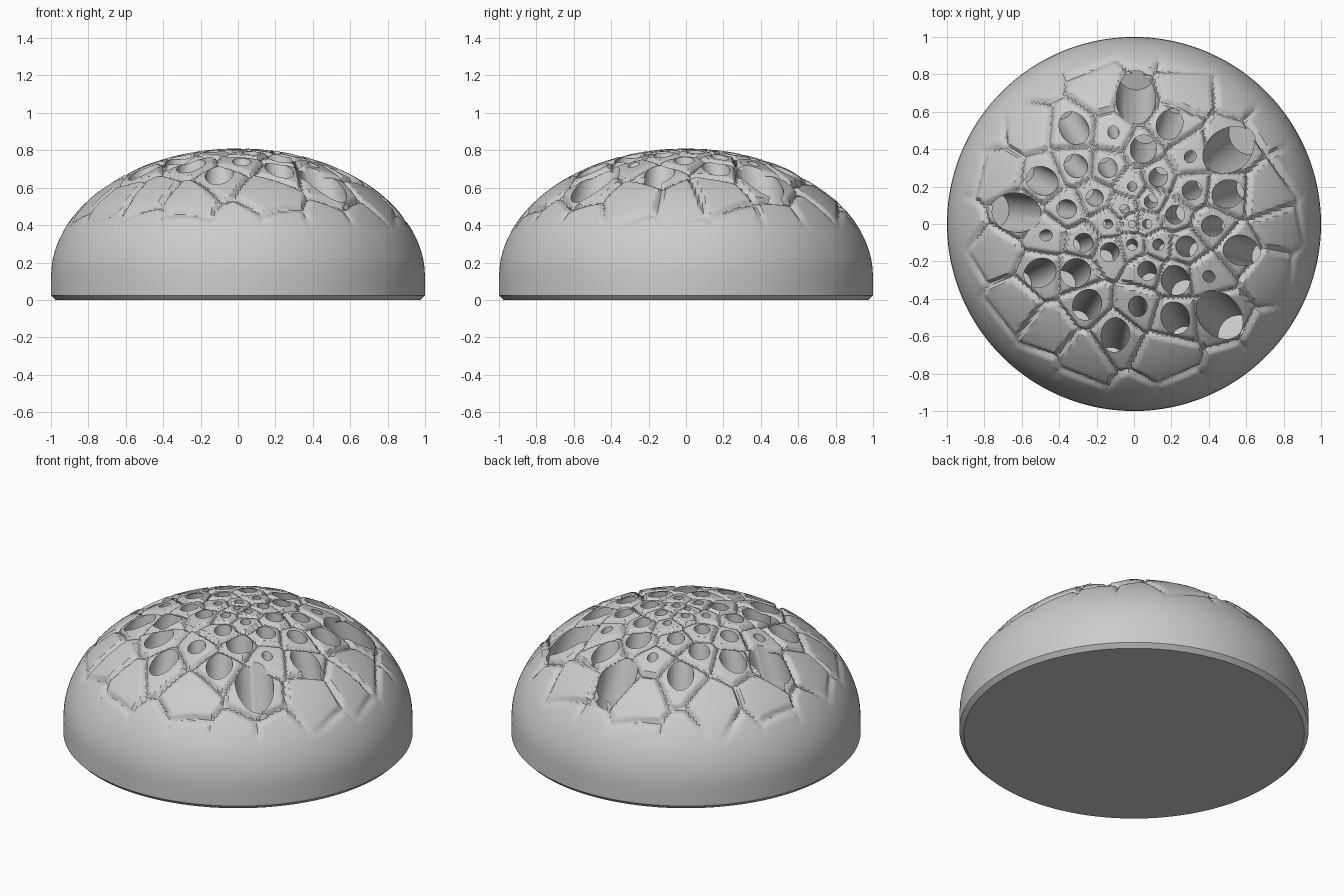
import bpy, bmesh, math, random
from mathutils import Vector, Matrix, kdtree

random.seed(4)
if bpy.data.objects.get("Cube"):
    bpy.data.objects.remove(bpy.data.objects["Cube"])

SHOULDER, RISE = 0.12, 0.69      # height of the straight wall, rise of the cap
RINGS, SEGMENTS = 100, 340
GROOVE_WIDTH, GROOVE_DEPTH = 0.022, 0.026

# Holes: x, y and radius in hundredths
HOLES = [
    (1, 66, 10.5), (-32, 51, 7.5), (19, 53, 7), (-11, 49, 3), (5, 40, 7),
    (50, 39, 11.5), (30, 36, 3), (-31, 31, 6), (-14, 30, 5), (13, 25, 5),
    (-49, 23, 7.5), (-21, 14, 4.5), (-1, 20, 2.5), (31, 18, 5), (50, 16, 7.5),
    (-62, 6, 10.5), (-36, 8, 5), (22, 5, 5), (42, -1, 5.5), (9, 12, 3.5),
    (-5, 8, 2.5), (7, 0, 2.5), (-47, -6, 3), (-27, -10, 5), (57, -14, 8),
    (28, -12, 5.5), (-13, -15, 5), (-1, -11, 3), (13, -11, 3), (-50, -26, 7.5),
    (-31, -26, 7.5), (7, -25, 5), (22, -30, 7.5), (40, -28, 3), (-25, -43, 7.5),
    (2, -44, 5), (-10, -59, 7.5), (22, -50, 7.5), (45, -48, 11), (-14, 0, 2.5),
    (-1, 0, 2),
]
holes = [(x / 100, y / 100, r / 100) for x, y, r in HOLES]


def cap_height(r):
    return SHOULDER + RISE * math.sqrt(max(0, 1 - r * r))


def new_object(name, bm):
    mesh = bpy.data.meshes.new(name)
    bmesh.ops.recalc_face_normals(bm, faces=bm.faces)
    bm.to_mesh(mesh)
    bm.free()
    obj = bpy.data.objects.new(name, mesh)
    bpy.context.collection.objects.link(obj)
    return obj


# Cell centres: one per hole, plus two outer rings of plain cells
seeds = [Vector((x, y, 0)) for x, y, r in holes]
for count, radius, gap in ((20, 0.76, 0.17), (20, 0.98, 0.1)):
    for i in range(count):
        a = math.tau * (i + random.uniform(-0.2, 0.2) + radius) / count
        p = Vector((math.cos(a), math.sin(a), 0)) * (radius + random.uniform(-0.03, 0.03))
        if all((p - s).length > gap for s in seeds):
            seeds.append(p)
tree = kdtree.KDTree(len(seeds))
for i, s in enumerate(seeds):
    tree.insert(s, i)
tree.balance()


def groove(p):
    """Depth of the groove at p, from its distance to the nearest cell border."""
    (a, _, d1), (b, _, d2) = tree.find_n(p, 2)
    border = (d2 * d2 - d1 * d1) / (2 * (a - b).length)
    fade = min(1, max(0, (0.93 - p.length) / 0.1))
    narrow = 0.6 + 0.4 * min(1, p.length / 0.3)
    return GROOVE_DEPTH * fade * narrow * max(0, 1 - border / (GROOVE_WIDTH * narrow))


# Dome: polar grid with the cell borders pressed in, straight wall and chamfered foot
bm = bmesh.new()
circle = [Vector((math.cos(math.tau * i / SEGMENTS), math.sin(math.tau * i / SEGMENTS), 0))
          for i in range(SEGMENTS)]
rings = []
for j in range(1, RINGS + 1):
    t = j / RINGS
    r = 0.7 * math.sin(t * math.pi / 2) + 0.3 * t
    z = cap_height(r)
    ring = []
    for c in circle:
        p = c * r
        normal = Vector((p.x, p.y, (z - SHOULDER) / RISE ** 2)).normalized()
        ring.append(bm.verts.new(p + Vector((0, 0, z)) - normal * groove(p)))
    rings.append(ring)
for r, z in ((1, 0.025), (0.975, 0)):
    rings.append([bm.verts.new(c * r + Vector((0, 0, z))) for c in circle])
top = bm.verts.new((0, 0, cap_height(0)))
for i in range(SEGMENTS):
    k = (i + 1) % SEGMENTS
    bm.faces.new((top, rings[0][i], rings[0][k]))
    for inner, outer in zip(rings, rings[1:]):
        bm.faces.new((inner[i], outer[i], outer[k], inner[k]))
bm.faces.new(rings[-1])
dome = new_object("dome", bm)

# Cutter: blind round holes, leaning inward more strongly toward the rim
bm = bmesh.new()
ABOVE, DEPTH = 0.12, 0.5
for x, y, radius in holes:
    axis = Vector((-0.5 * x, -0.5 * y, 1)).normalized()
    centre = Vector((x, y, cap_height(math.hypot(x, y)))) + axis * (ABOVE - DEPTH) / 2
    turn = Vector((0, 0, 1)).rotation_difference(axis).to_matrix().to_4x4()
    bmesh.ops.create_cone(bm, cap_ends=True, segments=40, radius1=radius,
                          radius2=radius, depth=ABOVE + DEPTH,
                          matrix=Matrix.Translation(centre) @ turn)
cutter = new_object("hole_cutter", bm)
cutter.hide_render = True

cut = dome.modifiers.new("holes", "BOOLEAN")
cut.operation = "DIFFERENCE"
cut.solver = "MANIFOLD"
cut.object = cutter
bpy.ops.object.select_all(action="DESELECT")
bpy.context.view_layer.objects.active = dome
dome.select_set(True)
bpy.ops.object.modifier_apply(modifier=cut.name)
bpy.data.objects.remove(cutter)

# Single grey material
grey = bpy.data.materials.new("light_grey")
grey.use_nodes = True
colour = (0.6, 0.6, 0.6, 1)
grey.diffuse_color = colour
grey.node_tree.nodes["Principled BSDF"].inputs["Base Color"].default_value = colour
dome.data.materials.clear()
dome.data.materials.append(grey)
bpy.ops.object.shade_smooth_by_angle(angle=math.radians(30))
